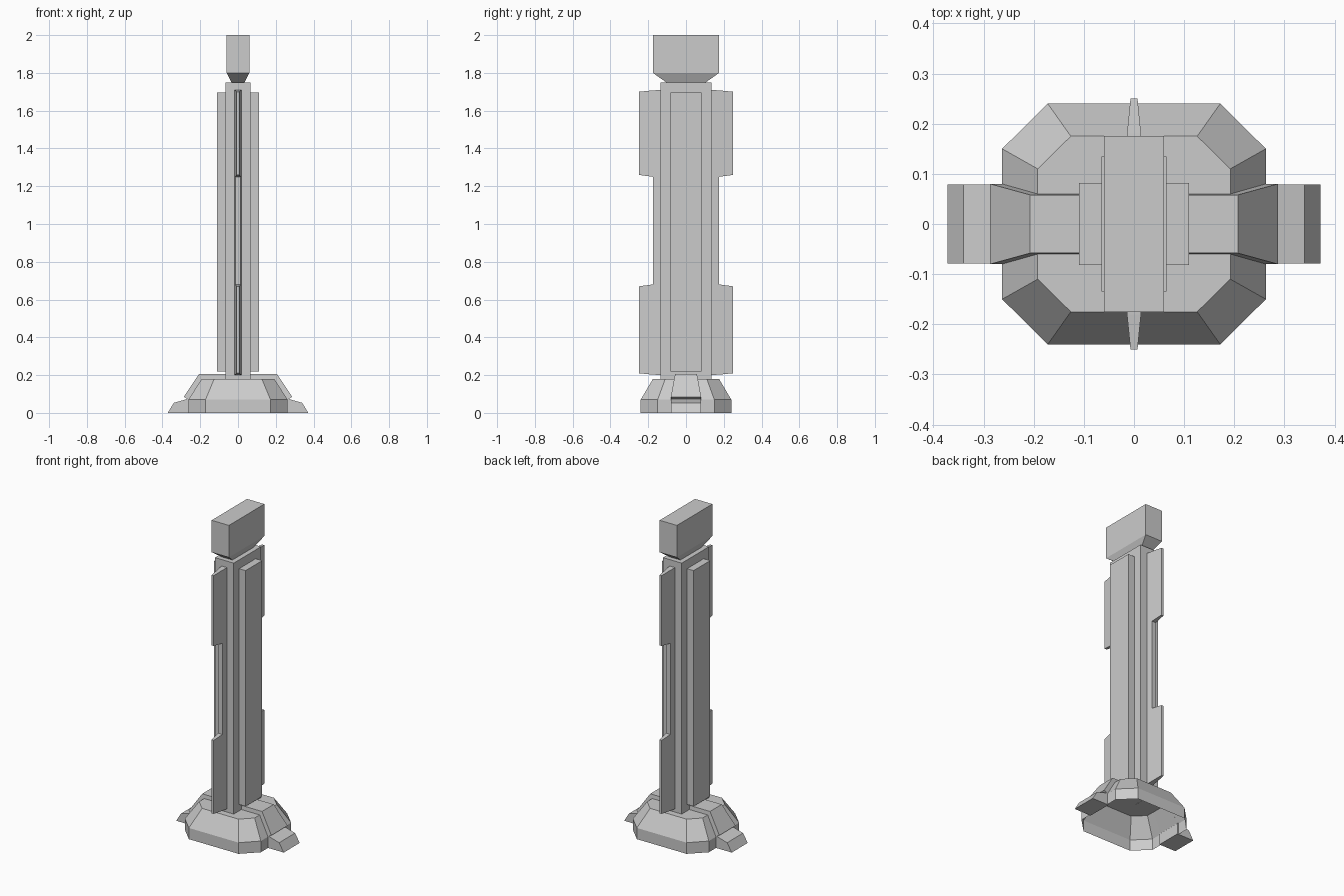
import bpy, bmesh

if "Cube" in bpy.data.objects:
    bpy.data.objects.remove(bpy.data.objects["Cube"])


def finish(name, bm):
    bmesh.ops.recalc_face_normals(bm, faces=bm.faces[:])
    mesh = bpy.data.meshes.new(name)
    bm.to_mesh(mesh)
    bm.free()
    ob = bpy.data.objects.new(name, mesh)
    bpy.context.collection.objects.link(ob)
    return ob


def loft(name, rings, open_bottom=False):
    """Bridge matching rings of 3D points and cap the ends."""
    bm = bmesh.new()
    vs = [[bm.verts.new(p) for p in ring] for ring in rings]
    n = len(vs[0])
    for a, b in zip(vs, vs[1:]):
        for i in range(n):
            j = (i + 1) % n
            bm.faces.new((a[i], a[j], b[j], b[i]))
    if not open_bottom:
        bm.faces.new(vs[0][::-1])
    bm.faces.new(vs[-1])
    return finish(name, bm)


def rect(x, y, z, cx=0):
    return [(cx - x, -y, z), (cx + x, -y, z), (cx + x, y, z), (cx - x, y, z)]


def octagon(x, y, cx, cy, z):
    """Chamfered rectangle: cx, cy are where the straight edges end."""
    return [(cx, -y, z), (x, -cy, z), (x, cy, z), (cx, y, z),
            (-cx, y, z), (-x, cy, z), (-x, -cy, z), (-cx, -y, z)]


def extrude_x_side(name, profile, sign):
    """Profile of (x, z, half width in y), on the left or right side."""
    return loft(name, [[(sign * x, s * w, z) for x, z, w in profile] for s in (-1, 1)])


# Octagonal base shell, open underneath
loft("base", [octagon(0.263, 0.24, 0.172, 0.15, 0),
              octagon(0.263, 0.24, 0.172, 0.15, 0.07),
              octagon(0.192, 0.175, 0.126, 0.11, 0.18)], open_bottom=True)

# Central column and head block
loft("column", [rect(0.065, 0.135, 0.18), rect(0.065, 0.135, 1.75)])
loft("head", [rect(0.035, 0.105, 1.75), rect(0.06, 0.175, 1.80), rect(0.06, 0.175, 2.0)])

# Fin profile (y, z): two deep ends joined by a shallow middle
fin = [(0.13, 0.20), (0.18, 0.203), (0.25, 0.21), (0.25, 0.67), (0.175, 0.68),
       (0.175, 1.25), (0.25, 1.26), (0.25, 1.70), (0.18, 1.707), (0.13, 1.71)]

for sign, side, end in ((-1, "left", "front"), (1, "right", "back")):
    # Side panels
    loft(side + "_panel", [rect(0.025, 0.082, 0.22, sign * 0.085),
                           rect(0.025, 0.082, 1.695, sign * 0.085)])
    # Strap clamped over the base
    extrude_x_side(side + "_strap",
                   [(0.06, 0.205, 0.058), (0.207, 0.205, 0.058), (0.287, 0.085, 0.08),
                    (0.263, 0.07, 0.08), (0.192, 0.179, 0.06), (0.06, 0.179, 0.06)], sign)
    # Foot
    extrude_x_side(side + "_foot",
                   [(0.255, 0, 0.079), (0.372, 0, 0.079), (0.34, 0.053, 0.079),
                    (0.263, 0.075, 0.079), (0.255, 0.07, 0.079)], sign)
    # Tapered fin
    loft(end + "_fin", [[(s * (0.014 - (y - 0.18) * 0.1), sign * y, z) for y, z in fin]
                        for s in (-1, 1)])
